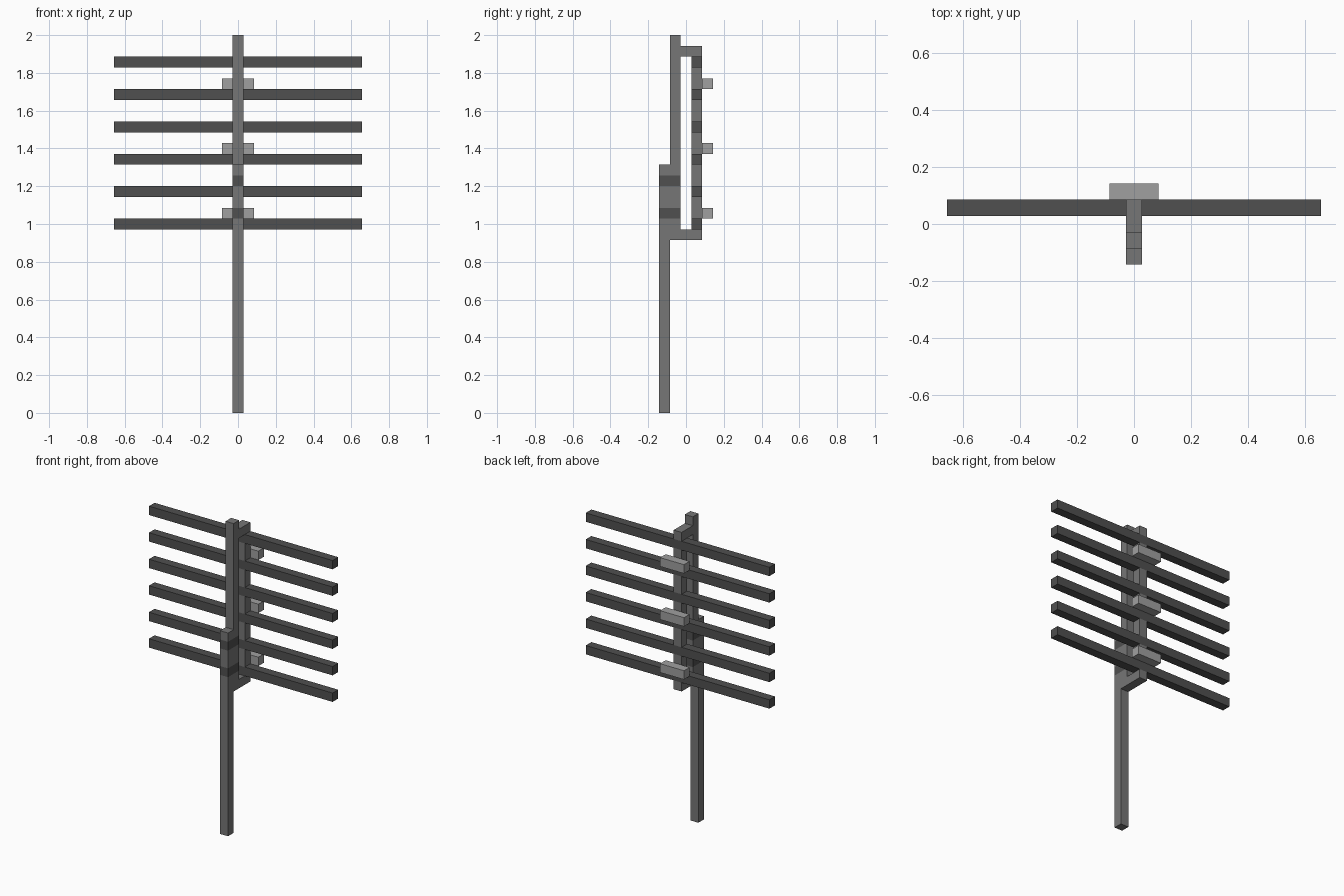
import bpy

cube = bpy.data.objects.get("Cube")
if cube:
    bpy.data.objects.remove(cube, do_unlink=True)

U = 2 / 35  # bar thickness, the module of the whole model


def material(name, v):
    m = bpy.data.materials.new(name)
    m.use_nodes = True
    m.diffuse_color = (v, v, v, 1)
    m.node_tree.nodes["Principled BSDF"].inputs["Base Color"].default_value = (v, v, v, 1)
    return m


post_grey = material("post grey", 0.18)
dark_grey = material("dark grey", 0.08)
light_grey = material("light grey", 0.35)


def box(name, x, y, z, mat):
    """Box of half-width x, with y and z ranges, all in modules."""
    bpy.ops.mesh.primitive_cube_add(
        size=1, location=(0, sum(y) / 2 * U, sum(z) / 2 * U))
    ob = bpy.context.object
    ob.name = name
    ob.scale = (2 * x * U, (y[1] - y[0]) * U, (z[1] - z[0]) * U)
    bpy.ops.object.transform_apply(location=False, rotation=False, scale=True)
    ob.data.materials.append(mat)
    return ob


# Mast: lower pole, with the upper pole lapped behind it
# The two clamp bands take the place of short lengths of both poles
for i, z in enumerate([(0, 18), (19, 21), (22, 23)]):
    box(f"lower_pole_{i + 1}", 0.5, (-2.5, -1.5), z, post_grey)
for i, z in enumerate([(16, 18), (19, 21), (22, 35)]):
    box(f"upper_pole_{i + 1}", 0.5, (-1.5, -0.5), z, post_grey)
for i, z in enumerate([18, 21]):
    box(f"clamp_band_{i + 1}", 0.5, (-2.5, -0.5), (z, z + 1), dark_grey)

# Brackets joining the mast to the rear boom
for name, z in (("lower_bracket", 16), ("upper_bracket", 33)):
    box(name, 0.5, (-0.5, 1.5), (z, z + 1), post_grey)

# Cross bars, with boom lengths between them
for i in range(6):
    z = 17 + 3 * i
    box(f"cross_bar_{i + 1}", 11.5, (0.5, 1.5), (z, z + 1), dark_grey)
    if i < 5:
        box(f"rear_boom_{i + 1}", 0.5, (0.5, 1.5), (z + 1, z + 3), post_grey)

# Small blocks on the back of the boom
for i in range(3):
    z = 18 + 6 * i
    box(f"back_block_{i + 1}", 1.5, (1.5, 2.5), (z, z + 1), light_grey)
